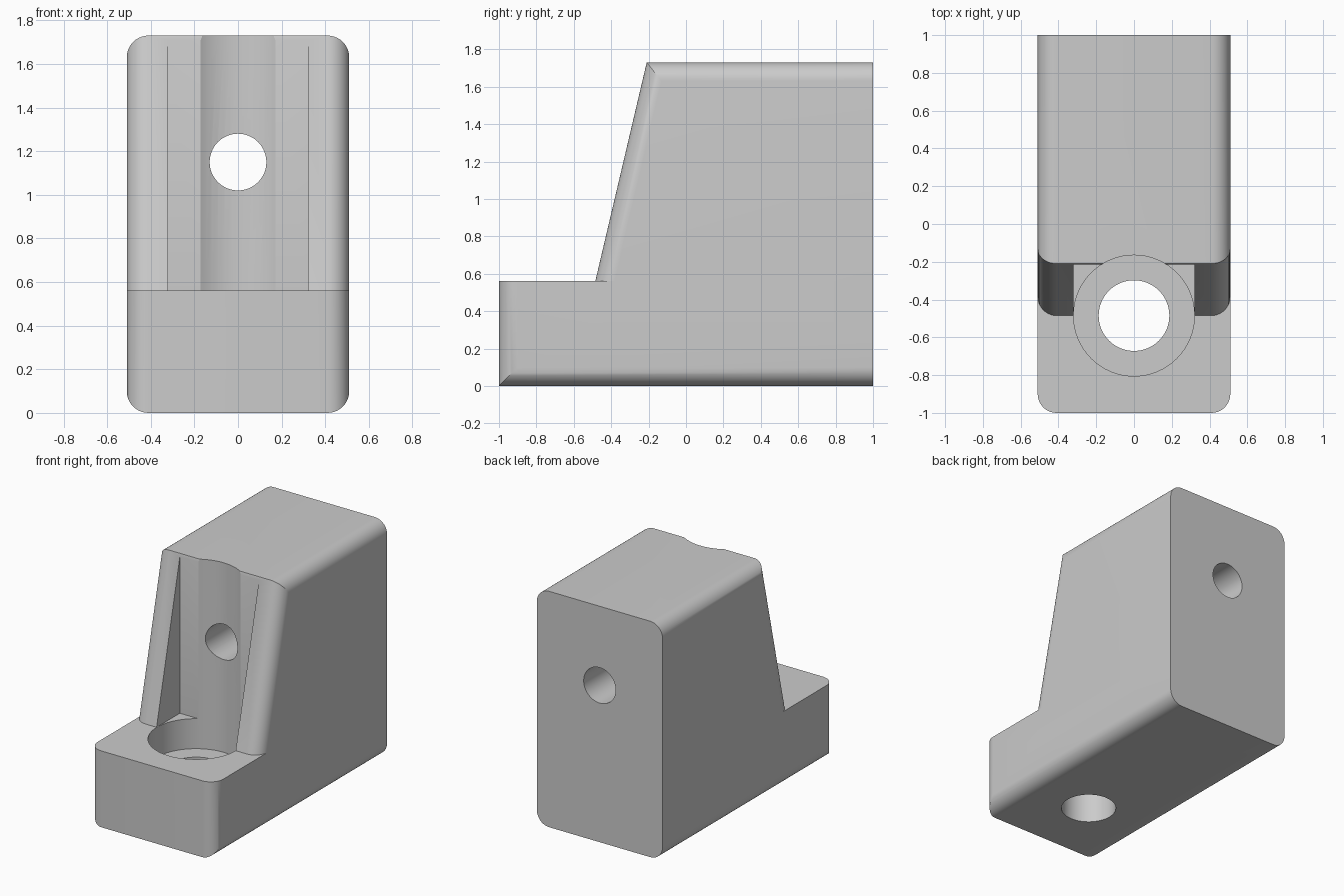
import bpy, bmesh, math
from mathutils import Matrix

cube = bpy.data.objects.get("Cube")
if cube:
    bpy.data.objects.remove(cube, do_unlink=True)

HALF_W, BASE_TOP, TOP = 0.51, 0.56, 1.73
BORE_Y, FILLET = -0.485, 0.1

grey = bpy.data.materials.new("plain grey")
grey.use_nodes = True
grey.diffuse_color = (0.6, 0.6, 0.6, 1)
grey.node_tree.nodes["Principled BSDF"].inputs["Base Color"].default_value = (0.6, 0.6, 0.6, 1)


def finish(bm, name):
    bmesh.ops.recalc_face_normals(bm, faces=bm.faces)
    mesh = bpy.data.meshes.new(name)
    bm.to_mesh(mesh)
    bm.free()
    mesh.materials.append(grey)
    obj = bpy.data.objects.new(name, mesh)
    bpy.context.collection.objects.link(obj)
    return obj


def prism(name, profile, half_w, round_edge=None):
    """Extrude a (y, z) profile across x, rounding the side edges chosen by a rule."""
    bm = bmesh.new()
    face = bm.faces.new([bm.verts.new((-half_w, y, z)) for y, z in profile])
    new = bmesh.ops.extrude_face_region(bm, geom=[face])["geom"]
    bmesh.ops.translate(bm, vec=(2 * half_w, 0, 0),
                        verts=[v for v in new if isinstance(v, bmesh.types.BMVert)])
    bmesh.ops.recalc_face_normals(bm, faces=bm.faces)
    if round_edge:
        edges = [e for e in bm.edges
                 if abs(e.verts[0].co.x - e.verts[1].co.x) < 0.01
                 and round_edge((e.verts[0].co + e.verts[1].co) / 2)]
        bmesh.ops.bevel(bm, geom=edges, offset=FILLET, offset_type='OFFSET',
                        segments=10, profile=0.5, affect='EDGES')
    return finish(bm, name)


def cylinder(name, radius, length, centre, along_y=False):
    bm = bmesh.new()
    bmesh.ops.create_cone(bm, cap_ends=True, segments=64, radius1=radius,
                          radius2=radius, depth=length)
    turn = Matrix.Rotation(math.pi / 2 if along_y else 0, 4, 'X')
    bmesh.ops.transform(bm, matrix=Matrix.Translation(centre) @ turn, verts=bm.verts)
    return finish(bm, name)


def combine(body, other, operation):
    mod = body.modifiers.new(other.name, 'BOOLEAN')
    mod.operation, mod.solver, mod.object = operation, 'EXACT', other
    with bpy.context.temp_override(object=body, active_object=body):
        bpy.ops.object.modifier_apply(modifier=mod.name)
    bpy.data.objects.remove(other, do_unlink=True)


# Foot: rounded bottom sides and front corners
body = prism("mounting_bracket", [(-1, 0), (1, 0), (1, BASE_TOP), (-1, BASE_TOP)], HALF_W,
             lambda m: m.z < 0.01 or m.y < -0.99)

# Tower: sloping front, rounded along the slope and the top sides
low = 0.3
slope = (-0.21 - BORE_Y) / (TOP - BASE_TOP)
tower = prism("tower", [(BORE_Y - slope * (BASE_TOP - low), low), (1, low), (1, TOP), (-0.21, TOP)],
              HALF_W, lambda m: m.z > TOP - 0.01 or (m.y < -0.2 and m.z > low + 0.1))
combine(body, tower, 'UNION')

# Tool slot, counterbore, bolt hole and cross hole
slot = prism("slot", [(-0.8, BASE_TOP), (-0.215, BASE_TOP), (-0.215, 2), (-0.8, 2)], 0.321)
combine(body, slot, 'DIFFERENCE')
combine(body, cylinder("counterbore", 0.32, 1.66, (0, BORE_Y, 1.17)), 'DIFFERENCE')
combine(body, cylinder("bolt_hole", 0.187, 0.6, (0, BORE_Y, 0.2)), 'DIFFERENCE')
combine(body, cylinder("cross_hole", 0.13, 1.7, (0, 0.25, 1.15), True), 'DIFFERENCE')

# Smooth fillets and bores, crisp edges elsewhere
for obj in bpy.context.selected_objects:
    obj.select_set(False)
bpy.context.view_layer.objects.active = body
body.select_set(True)
bpy.ops.object.shade_smooth_by_angle(angle=math.radians(25))
